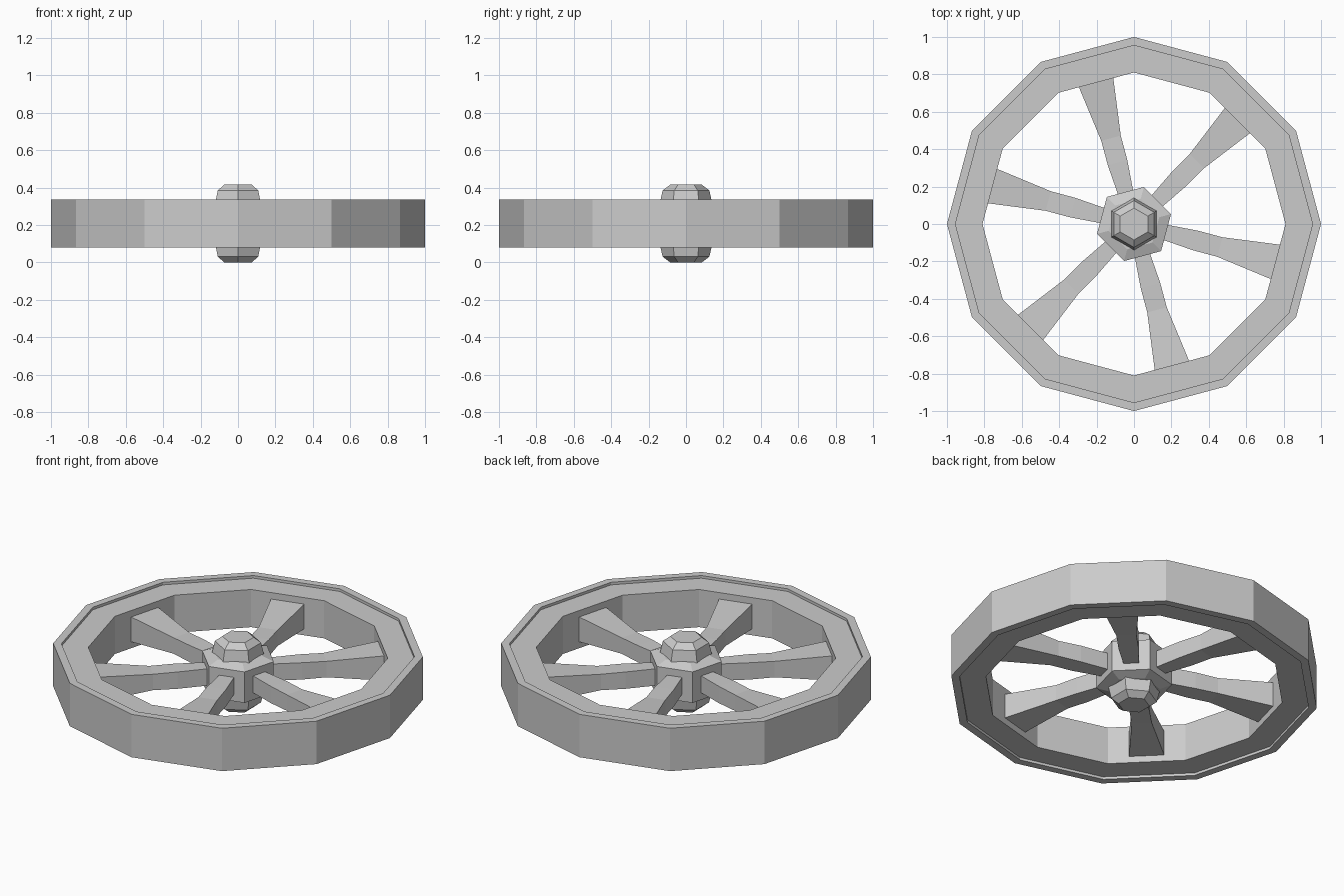
import bpy, bmesh
from math import pi, cos, sin, radians

if "Cube" in bpy.data.objects:
    bpy.data.objects.remove(bpy.data.objects["Cube"])

MID = 0.2075  # mid height of the whole wheel


def make_object(name, bm):
    bmesh.ops.recalc_face_normals(bm, faces=bm.faces)
    mesh = bpy.data.meshes.new(name)
    bm.to_mesh(mesh)
    bm.free()
    obj = bpy.data.objects.new(name, mesh)
    bpy.context.collection.objects.link(obj)
    return obj


def lathe(name, profile, sides, turn=0.0, closed=False):
    """Spin a (radius, z) profile; closed makes a ring, open gets end caps."""
    bm = bmesh.new()
    loops = [[bm.verts.new((r * cos(turn + 2 * pi * i / sides),
                            r * sin(turn + 2 * pi * i / sides), MID + z))
              for i in range(sides)] for r, z in profile]
    pairs = list(zip(loops, loops[1:]))
    if closed:
        pairs.append((loops[-1], loops[0]))
    else:
        bm.faces.new(loops[0])
        bm.faces.new(loops[-1])
    for a, b in pairs:
        for i in range(sides):
            j = (i + 1) % sides
            bm.faces.new((a[i], a[j], b[j], b[i]))
    return make_object(name, bm)


def mirrored(half):
    """Mirror an upper half profile to below the mid plane."""
    return [(r, -z) for r, z in reversed(half)] + half


def spoke(name, sections, angle):
    """Loft rectangles given as (distance, width, height)."""
    bm = bmesh.new()
    loops = [[bm.verts.new((d, sy * w / 2, MID + sz * h / 2))
              for sy, sz in ((-1, -1), (1, -1), (1, 1), (-1, 1))]
             for d, w, h in sections]
    bm.faces.new(loops[0])
    bm.faces.new(loops[-1])
    for a, b in zip(loops, loops[1:]):
        for i in range(4):
            j = (i + 1) % 4
            bm.faces.new((a[i], a[j], b[j], b[i]))
    obj = make_object(name, bm)
    obj.rotation_euler.z = angle


# Outer tyre band and slightly recessed inner rim
lathe("tyre", [(1.0, -0.1275), (1.0, 0.1275), (0.955, 0.1275), (0.955, -0.1275)],
      12, closed=True)
lathe("rim", [(0.956, -0.112), (0.956, 0.112), (0.81, 0.112), (0.81, -0.112)],
      12, closed=True)

# Hub body with sloped shoulders
lathe("hub", mirrored([(0.205, 0.092), (0.14, 0.115)]), 6, radians(15))

# Axle with chamfered caps at both ends
lathe("axle", mirrored([(0.14, 0.11), (0.125, 0.177), (0.085, 0.2075)]), 6, radians(30))

# Six flared spokes
SECTIONS = [(0.15, 0.08, 0.10), (0.34, 0.108, 0.10), (0.475, 0.108, 0.095), (0.80, 0.195, 0.15)]
for k in range(6):
    spoke(f"spoke_{k + 1}", SECTIONS, radians(45 + 60 * k))
